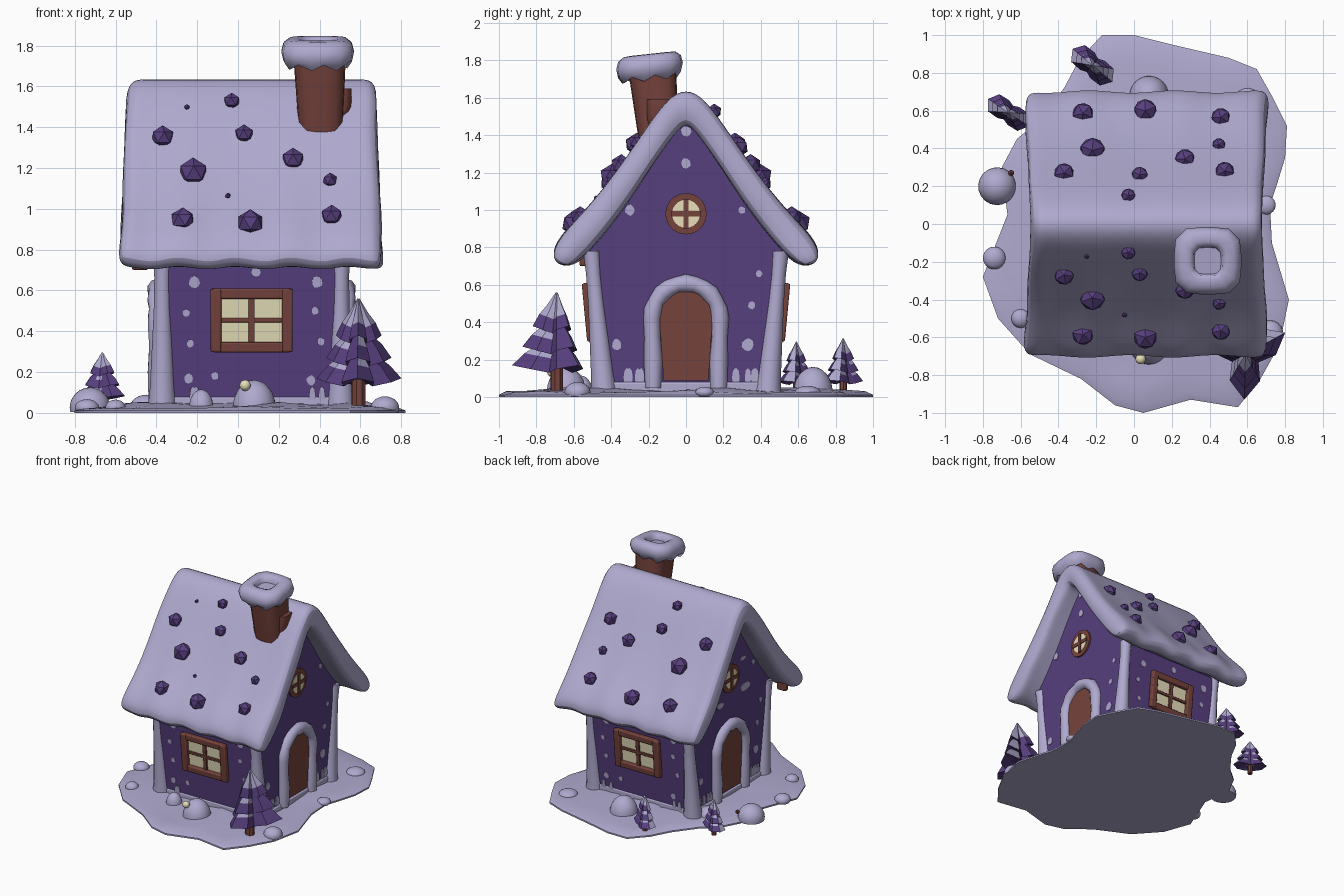
import bpy, bmesh, math, random
from math import sin, cos, pi
from mathutils import Matrix, Vector

random.seed(4)
if "Cube" in bpy.data.objects:
    bpy.data.objects.remove(bpy.data.objects["Cube"])


def material(name, rgb):
    m = bpy.data.materials.new(name)
    m.use_nodes = True
    m.diffuse_color = (*rgb, 1)
    m.node_tree.nodes["Principled BSDF"].inputs["Base Color"].default_value = (*rgb, 1)
    return m


SNOW = material("lavender snow", (0.43, 0.40, 0.62))
PURPLE = material("deep purple", (0.095, 0.05, 0.21))
BROWN = material("red brown", (0.18, 0.055, 0.045))
CREAM = material("warm cream", (0.86, 0.79, 0.53))


def finish(name, bm, mats, smooth=40, subdiv=0, bevel=0):
    bmesh.ops.recalc_face_normals(bm, faces=bm.faces)
    me = bpy.data.meshes.new(name)
    bm.to_mesh(me)
    bm.free()
    ob = bpy.data.objects.new(name, me)
    bpy.context.collection.objects.link(ob)
    for m in mats:
        me.materials.append(m)
    if bevel:
        b = ob.modifiers.new("bevel", "BEVEL")
        b.width, b.segments = bevel, 2
    if subdiv:
        ob.modifiers.new("smooth", "SUBSURF").levels = subdiv
        ob.modifiers["smooth"].render_levels = subdiv
    if smooth:
        bpy.ops.object.select_all(action="DESELECT")
        ob.select_set(True)
        bpy.context.view_layer.objects.active = ob
        bpy.ops.object.shade_smooth_by_angle(angle=math.radians(smooth))
    return ob


def prism(name, pts, depth, mat, M, bevel=0):
    bm = bmesh.new()
    f = bm.faces.new([bm.verts.new((x, y, 0)) for x, y in pts])
    ext = bmesh.ops.extrude_face_region(bm, geom=[f])["geom"]
    bmesh.ops.translate(bm, vec=(0, 0, depth), verts=[v for v in ext if isinstance(v, bmesh.types.BMVert)])
    bm.transform(M)
    return finish(name, bm, [mat], 30, bevel=bevel)


def loft(name, rings, mats, **kw):
    """Skin a list of equal closed rings and cap both ends."""
    bm = bmesh.new()
    vs = [[bm.verts.new(p) for p in r] for r in rings]
    n = len(vs[0])
    for a, b in zip(vs, vs[1:]):
        for i in range(n):
            bm.faces.new((a[i], a[(i + 1) % n], b[(i + 1) % n], b[i]))
    bm.faces.new(vs[0])
    bm.faces.new(vs[-1])
    return finish(name, bm, mats, **kw)


def rect(x, y, w, h):
    return [(x - w, y - h), (x + w, y - h), (x + w, y + h), (x - w, y + h)]


def disc(r, n=24, h=1, jitter=0):
    return [(r * cos(2 * pi * i / n) * random.uniform(1 - jitter, 1),
             r * h * sin(2 * pi * i / n) * random.uniform(1 - jitter, 1)) for i in range(n)]


def wall(side, u, z):
    """Frame on a wall: x along it, y up, z outward. Sides run front, right, back, left."""
    long = side % 2 == 0
    d = 0.46 + 0.095 * z if long else 0.457
    tilt = 0.094 if long else 0
    return (Matrix.Translation((0.067, 0, 0)) @ Matrix.Rotation(side * pi / 2, 4, "Z")
            @ Matrix.Translation((u, -d, z)) @ Matrix.Rotation(pi / 2 + tilt, 4, "X"))


def ball(name, loc, r, mat, scale=(1, 1, 1), detail=1, smooth=0):
    bm = bmesh.new()
    bmesh.ops.create_icosphere(bm, subdivisions=detail, radius=r)
    bm.transform(Matrix.Translation(loc) @ Matrix.Rotation(random.uniform(0, 6), 4, "Z") @ Matrix.Diagonal((*scale, 1)))
    # Anything reaching under the ground is sliced off flat
    cut = bmesh.ops.bisect_plane(bm, geom=bm.verts[:] + bm.edges[:] + bm.faces[:], plane_co=(0, 0, .004),
                                 plane_no=(0, 0, -1), clear_outer=True)["geom_cut"]
    bmesh.ops.holes_fill(bm, edges=[e for e in cut if isinstance(e, bmesh.types.BMEdge)])
    return finish(name, bm, [mat], smooth)


# Snowy ground with an irregular rim
rim = [(.05, -1), (.3, -.93), (.55, -.97), (.67, -.82), (.77, -.64), (.82, -.4), (.73, -.1), (.72, .1), (.76, .22),
       (.8, .35), (.81, .52), (.74, .66), (.65, .82), (.5, .88), (.2, .95), (0, 1), (-.17, 1), (-.29, .87),
       (-.37, .72), (-.5, .55), (-.62, .45), (-.7, .3), (-.67, .05), (-.8, -.28), (-.72, -.5), (-.55, -.69),
       (-.28, -.82), (-.1, -.96)]
rings = []
for s, z in ((1, 0), (1, .012), (.96, .026), (.85, .032), (.7, .042), (.3, .05)):
    rings.append([(x * s, y * s, z * (1 + .25 * sin(9 * x + 7 * y + 8 * s)) if z > .02 else z) for x, y in rim])
loft("ground", rings, [SNOW], smooth=50)

# House body
body = [(-.46, .02), (.46, .02), (.53, .76), (0, 1.5), (-.53, .76)]
prism("house_body", body, .914, PURPLE, wall(3, 0, 0) @ Matrix.Translation((0, 0, -.914)))
prism("snow_skirt", rect(0, .04, .472, .04), .944, SNOW, wall(3, 0, 0) @ Matrix.Translation((0, 0, -.929)), .01)

# Snowy corner posts
for sx in (-1, 1):
    for sy in (-1, 1):
        rings = []
        for z, w in ((.02, .072), (.12, .062), (.3, .053), (.5, .043), (.66, .04), (.78, .045)):
            cx, cy = .067 + sx * .437, sy * (.435 + .09 * z)
            rings.append([(cx + w * c, cy + w * s, z) for c, s in disc(1, 12)])
        loft("corner_snow_post", rings, [SNOW])

# Roof: one thick folded slab, flaring and wavy at the eaves
OUTER = [(0, 1.65), (.1, 1.6), (.24, 1.395), (.38, 1.19), (.53, 1.0), (.67, .86), (.725, .74)]
INNER = [(0, 1.47), (.06, 1.41), (.18, 1.24), (.3, 1.05), (.42, .89), (.53, .76), (.63, .69)]


def full(half):
    return [(-y, z) for y, z in half[:0:-1]] + half


bm = bmesh.new()
rows = []
stations = 15
for k in range(stations):
    t = 2 * k / (stations - 1) - 1
    row = []
    for prof in (full(OUTER), full(INNER)):
        line = []
        for y, z in prof:
            x = .065 + t * (.612 + .04 * (1.64 - z)) + .012 * sin(17 * z + 3 * y)
            edge = max(0, abs(y) - .45) * 4
            line.append(bm.verts.new((x, y * (1 + .012 * sin(5 * k)), z + .018 * edge * sin(2.1 * k + 1))))
        row.append(line)
    rows.append(row)
n = len(rows[0][0])
for (oa, ia), (ob_, ib) in zip(rows, rows[1:]):
    for i in range(n - 1):
        bm.faces.new((oa[i], oa[i + 1], ob_[i + 1], ob_[i]))
        bm.faces.new((ia[i], ib[i], ib[i + 1], ia[i + 1]))
    for i in (0, n - 1):
        bm.faces.new((oa[i], ob_[i], ib[i], ia[i]))
for o, inn in (rows[0], rows[-1]):
    for i in range(n - 1):
        bm.faces.new((o[i], o[i + 1], inn[i + 1], inn[i]))
finish("snow_roof", bm, [SNOW], smooth=60, subdiv=2)
prism("roof_beam_end", rect(.55, .74, .02, .04), .08, BROWN, wall(3, 0, 0) @ Matrix.Translation((0, 0, .05)), .01)


# Candy lumps on both roof slopes, with crumbs on the front
def roof_z(y):
    for (a, za), (b, zb) in zip(OUTER, OUTER[1:]):
        if a <= y <= b:
            return za + (zb - za) * (y - a) / (b - a)


lumps = [(-.37, .27, .058), (-.22, .39, .074), (.03, .26, .048), (-.03, .15, .042), (.27, .345, .058), (.45, .42, .038),
         (-.27, .585, .062), (.06, .6, .068), (.46, .565, .055)]
for x, y, r in lumps:
    for s in (-1, 1):
        ball("roof_candy", (x, s * y, roof_z(y)), r, PURPLE)
ball("roof_candy", (.48, .28, roof_z(.28)), .055, PURPLE)
for x, y in ((-.05, .48), (-.25, .17)):
    ball("roof_crumb", (x, -y, roof_z(y)), .015, PURPLE)


# Leaning chimney with a hollow, tilted snow cap
def square_ring(cx, cy, w, z, wave=0, tilt=0):
    pts = []
    for i in range(16):
        a = 2 * pi * i / 16 + pi / 16
        k = w / (abs(cos(a)) ** 4 + abs(sin(a)) ** 4) ** .25
        pts.append((cx + k * cos(a), cy + k * sin(a), z + wave * (-1) ** i + tilt * k * sin(a)))
    return pts


loft("chimney", [square_ring(.41, -.13, .105, 1.3), square_ring(.405, -.15, .11, 1.42),
                 square_ring(.4, -.18, .128, 1.74)], [BROWN], smooth=50)
loft("chimney_shoulder", [square_ring(.45, -.13, .07, 1.42), square_ring(.485, -.14, .07, 1.5),
                          square_ring(.485, -.14, .07, 1.59)], [BROWN], smooth=50)
cap = [(.11, 1.72, 0), (.145, 1.705, .014), (.168, 1.73, .006), (.178, 1.77, 0), (.168, 1.81, 0), (.14, 1.832, 0),
       (.1, 1.835, 0), (.078, 1.825, 0), (.07, 1.785, 0)]
loft("chimney_snow_cap", [square_ring(.39, -.195, w, z, v, .11) for w, z, v in cap], [SNOW], smooth=60)

# Square windows, front and back
for side in (0, 2):
    M = wall(side, 0, .455)
    for s in (-1, 1):
        prism("window_frame_side", rect(s * .175, 0, .026, .155), .04, BROWN, M, .008)
        prism("window_frame_rail", rect(0, s * .132, .19, .025), .036, BROWN, M, .008)
    prism("window_glass", rect(0, 0, .165, .12), .009, CREAM, M)
    prism("window_mullion", rect(0, 0, .015, .12), .022, BROWN, M, .004)
    prism("window_crossbar", rect(0, 0, .165, .011), .021, BROWN, M, .004)

# Arched doors and round attic windows on both gables
for side in (1, 3):
    M = wall(side, 0, 0)
    arch = [(.142 * cos(a * pi / 12), .42 + .15 * sin(a * pi / 12)) for a in range(13)]
    prism("door", [(-.12, .09), (.12, .09)] + arch, .015, BROWN, M)
    path = [(.175, .05), (.175, .2), (.18, .32)] + [(x * 1.28, .42 + (z - .42) * 1.25) for x, z in arch]
    path += [(-x, z) for x, z in path[2::-1]]
    rings = []
    for i, (x, z) in enumerate(path):
        a, b = path[max(i - 1, 0)], path[min(i + 1, len(path) - 1)]
        d = Vector((b[0] - a[0], b[1] - a[1], 0)).normalized()
        side_dir = Vector((d.y, -d.x, 0))
        r = .046 + .004 * sin(2.3 * i)
        rings.append([M @ (Vector((x, z, .005)) + side_dir * c * r + Vector((0, 0, s * r))) for c, s in disc(1, 10)])
    loft("door_snow_arch", rings, [SNOW], smooth=60)

    M = wall(side, 0, .98)
    prism("attic_window_frame", disc(.11, 28), .014, BROWN, M)
    prism("attic_glass", disc(.075), .018, CREAM, M)
    prism("attic_mullion", rect(0, 0, .014, .08), .026, BROWN, M)
    prism("attic_crossbar", rect(0, 0, .08, .014), .025, BROWN, M)

# Snow patches on the walls
gable = [(0, 1.25, .03), (0, 1.42, .03), (-.3, 1.0, .03), (.39, .66, .02), (.33, .28, .035),
         (-.37, .28, .03), (.35, .49, .022), (.3, 1.0, .02)]
plain = [(-.28, .64, .03), (.32, .64, .03), (-.32, .49, .02), (-.3, .34, .02), (-.31, .17, .025),
         (.31, .5, .02), (.34, .35, .02), (.29, .16, .025), (-.18, .18, .02), (.02, .69, .025)]
for side in range(4):
    for u, z, r in (plain, gable)[side % 2]:
        prism("wall_snow_patch", disc(r, 9, 1.1, .25), .005, SNOW, wall(side, u, z))
    licks = 4 + 6 * (side % 2)
    for k in range(licks):
        u = (-1) ** k * random.uniform(.24, .38)
        prism("snow_lick", disc(.017, 8, 3), .006, SNOW, wall(side, u, .065 + .004 * licks))
for u, z, w in ((-.2, .95, .06), (.2, .84, .07), (-.12, .8, .05), (.17, 1.08, .04)):
    prism("wall_snow_patch", disc(w, 9, .5, .2), .005, SNOW, wall(3, u, z))

# Snow mounds
mounds = [(.08, -.64, .105, 1.3), (.08, .68, .105, 1.3), (-.18, -.56, .06, 1.5), (-.725, .2, .1, 1), (-.74, -.18, .06, .7),
          (-.6, -.5, .05, .8), (.72, -.58, .07, .8), (.7, .1, .05, .6), (-.45, .35, .08, .8), (.6, .65, .07, .5)]
for x, y, r, h in mounds:
    ball("snow_mound", (x, y, .025), r, SNOW, (1, 1, h), 3, 60)
ball("glowing_candy", (.035, -.715, .135), .028, CREAM, detail=2, smooth=60)
ball("ground_berry", (-.65, .27, .07), .018, BROWN)


# Snow-tipped fir trees whose tiers fan into two or three upturned arms
def tree(x, y, z, size, turn, arms):
    M = Matrix.Translation((x, y, z)) @ Matrix.Rotation(turn, 4, "Z") @ Matrix.Scale(size, 4)
    loft("tree_trunk", [[M @ Vector((c, s, h)) for c, s in disc(.035, 8)] for h in (.02, .2)], [BROWN])
    for r, low, top in ((.24, .16, .36), (.185, .26, .46), (.13, .37, .55)):
        rings = []
        for k, h in ((.25, low), (1, low), (.72, low + .065), (.42, low + .11), (.05, top)):
            ring = []
            for i, (c, s) in enumerate(disc(r, 12)):
                reach = cos(arms * 2 * pi * i / 12)
                f = k * (.67 + .33 * reach)
                ring.append(M @ Vector((c * f, s * f, h - .02 * k * (1 - reach))))
            rings.append(ring)
        ob = loft("tree_tier", rings, [PURPLE, SNOW], smooth=35)
        for i, f in enumerate(ob.data.polygons):
            crown = r < .14 and i >= 24
            f.material_index = int(crown or (i >= 24 and i % 4 < 2) or (12 <= i < 24 and i % 6 == 0))


tree(.59, -.69, .01, 1, .5, 3)
tree(-.22, .84, 0, .57, -.69, 2)
tree(-.665, .59, 0, .54, -.59, 2)
